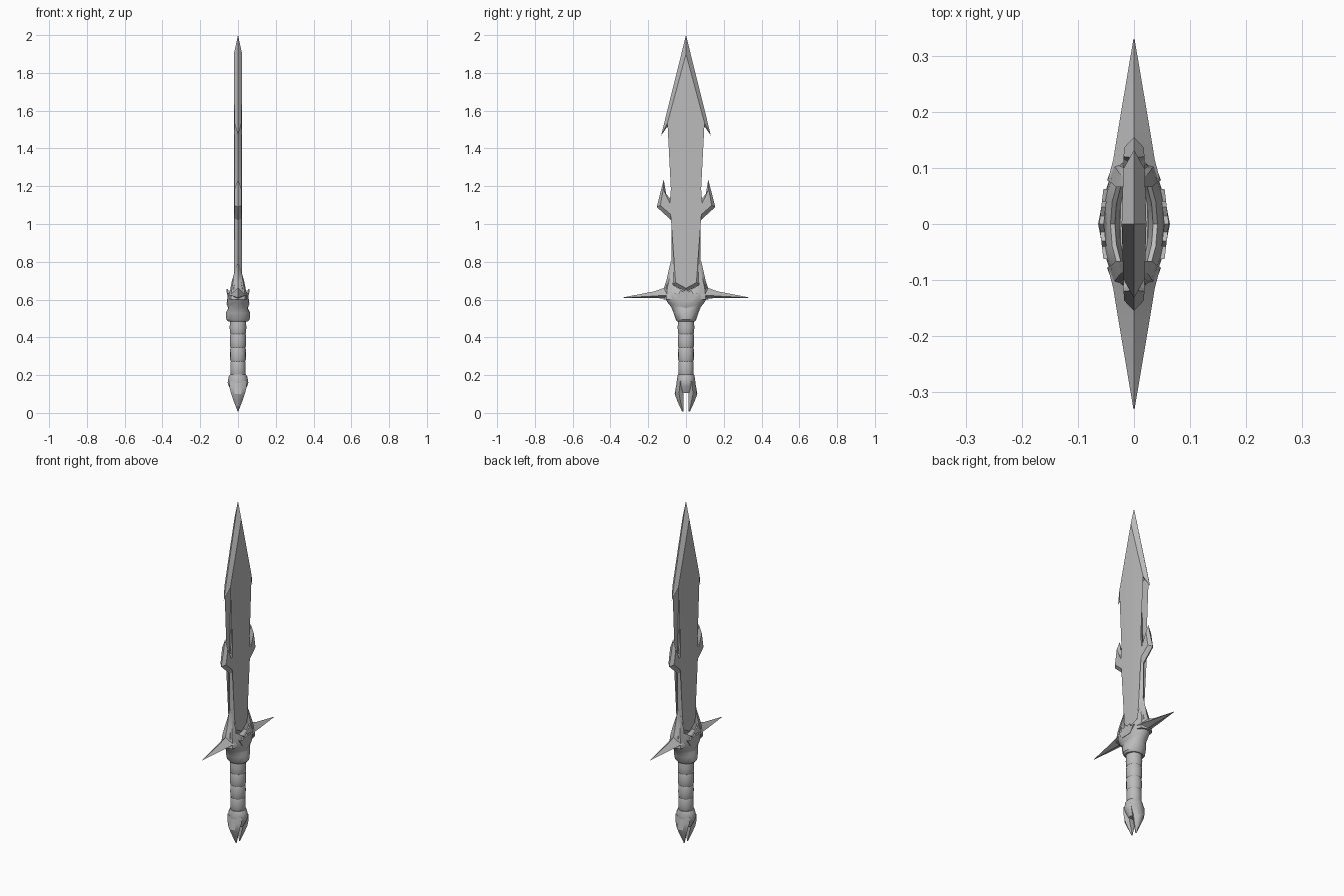
import bpy, bmesh, math
from mathutils import Vector

cube = bpy.data.objects.get("Cube")
if cube:
    bpy.data.objects.remove(cube)

steel = bpy.data.materials.new("grey_steel")
steel.use_nodes = True
steel.diffuse_color = (0.5, 0.5, 0.5, 1)
steel.node_tree.nodes["Principled BSDF"].inputs["Base Color"].default_value = (0.5, 0.5, 0.5, 1)


def finish(name, bm, mirror=(), angle=30):
    """Turn a bmesh into a shaded object, mirrored on the given axes."""
    for axis in mirror:
        copy = bmesh.ops.duplicate(bm, geom=bm.verts[:] + bm.edges[:] + bm.faces[:])["geom"]
        for v in copy:
            if isinstance(v, bmesh.types.BMVert):
                v.co[axis] *= -1
        bmesh.ops.reverse_faces(bm, faces=[f for f in copy if isinstance(f, bmesh.types.BMFace)])
    bmesh.ops.remove_doubles(bm, verts=bm.verts, dist=0.0002)
    bmesh.ops.recalc_face_normals(bm, faces=bm.faces)
    mesh = bpy.data.meshes.new(name)
    bm.to_mesh(mesh)
    bm.free()
    mesh.materials.append(steel)
    ob = bpy.data.objects.new(name, mesh)
    bpy.context.collection.objects.link(ob)
    bpy.ops.object.select_all(action='DESELECT')
    ob.select_set(True)
    bpy.context.view_layer.objects.active = ob
    bpy.ops.object.shade_smooth_by_angle(angle=math.radians(angle))
    return ob


def loft(bm, rings):
    """Skin a list of equal-length rings and cap both ends."""
    loops = [[bm.verts.new(p) for p in ring] for ring in rings]
    n = len(loops[0])
    for a, b in zip(loops, loops[1:]):
        for i in range(n):
            j = (i + 1) % n
            bm.faces.new((a[i], a[j], b[j], b[i]))
    bm.faces.new(loops[0][::-1])
    bm.faces.new(loops[-1])


def oval(hx, hy, z, lift=0.0, n=16, power=1.0):
    """Horizontal ring; lift raises it towards its +y and -y ends."""
    ring = []
    for i in range(n):
        a = math.tau * i / n
        c, s = math.cos(a), math.sin(a)
        x = hx * math.copysign(abs(c) ** power, c)
        y = hy * math.copysign(abs(s) ** power, s)
        ring.append((x, y, z + lift * abs(s)))
    return ring


# Blade: pairs of (edge point, matching bevel point) down one side
blade = [((0, 2.0), (0, 1.90)), ((.132, 1.468), (.098, 1.535)),
         ((.092, 1.525), (.085, 1.548)), ((.066, 1.518), (.052, 1.54)),
         ((.052, 1.485), (.036, 1.50)), ((.069, 1.135), (.052, 1.11)),
         ((.084, 1.135), (.086, 1.112)), ((.105, 1.16), (.115, 1.14)),
         ((.118, 1.235), (.120, 1.185)), ((.155, 1.09), (.136, 1.098)),
         ((.078, 1.02), (.058, 1.03)), ((.075, .68), (.055, .69)),
         ((0, .64), (0, .66))]
bm = bmesh.new()
edge = [bm.verts.new((0, y, z)) for (y, z), _ in blade]
rim = [bm.verts.new((.022 - .03 * y, y, z)) for _, (y, z) in blade]
for i in range(len(blade) - 1):
    bm.faces.new((edge[i], edge[i + 1], rim[i + 1], rim[i]))
bm.faces.new(rim)
bmesh.ops.triangulate(bm, faces=[f for f in bm.faces if len(f.verts) > 4])
finish("blade", bm, (0, 1), 20)

# Cupped guard with a dipping rim and a hollow inside
bm = bmesh.new()
loft(bm, [oval(.052, .048, .485), oval(.062, .055, .495), oval(.064, .066, .53),
          oval(.054, .078, .55, .01), oval(.052, .098, .555, .03),
          oval(.060, .118, .575, .045), oval(.056, .116, .605, .06),
          oval(.042, .104, .635, .065), oval(.034, .092, .632, .06),
          oval(.026, .085, .59, .05)])
finish("guard_cup", bm)

# Upright horns hugging the blade edges
bm = bmesh.new()
horn = [(.60, .118, .048), (.66, .113, .040), (.70, .104, .032), (.75, .093, .018), (.805, .080, .002)]
loft(bm, [[(0, y, z), (w * .8, y - .014, z), (w, max(y - .04, .066), z),
           (-w, max(y - .04, .066), z), (-w * .8, y - .014, z)] for z, y, w in horn])
finish("guard_horns", bm, (1,))

# Long side spikes, flat below and ridged above
bm = bmesh.new()
spike = [(.08, .046, .60, .675), (.115, .037, .606, .662), (.17, .028, .608, .643), (.33, .001, .609, .612)]
loft(bm, [[(-w, y, lo + (hi - lo) * .3), (0, y, lo), (w, y, lo + (hi - lo) * .3), (0, y, hi)]
          for y, w, lo, hi in spike])
finish("guard_spikes", bm, (1,), 20)

# Jagged emblem plates on both flat sides of the guard
bm = bmesh.new()
jag = [(0, .585), (.035, .59), (.05, .615), (.062, .635), (.04, .63),
       (.03, .65), (.014, .64), (0, .655)]
outline = jag + [(-y, z) for y, z in jag[-2:0:-1]]
loft(bm, [[(x - abs(y) * .12, y, z) for y, z in outline] for x in (.054, .062)])
finish("emblem_plates", bm, (0,))

# Grip with wrapped bands
bm = bmesh.new()
rings = [oval(.042, .042, .19)]
for k in range(4):
    low = .2 + k * .0725
    r = .040 + .001 * k
    rings += [oval(r - .003, r - .003, low), oval(r, r, low + .008),
              oval(r + .001, r + .001, low + .036), oval(r, r, low + .066)]
rings.append(oval(.042, .042, .492))
loft(bm, rings)
finish("grip", bm)

# Pommel collar
bm = bmesh.new()
loft(bm, [oval(.030, .030, .105), oval(.048, .046, .14), oval(.055, .050, .16),
          oval(.050, .046, .19), oval(.042, .043, .203)])
finish("pommel_collar", bm)

# Pommel claws with a narrow slot between them
bm = bmesh.new()
claw = [(.17, .012, .048, .048), (.135, .014, .054, .045), (.10, .014, .060, .036),
        (.06, .013, .045, .022), (.008, .013, .021, .002)]
loft(bm, [[(-w * .6, a, z), (-w, (a + b) / 2, z), (-w * .5, b - .004, z), (0, b, z),
           (w * .5, b - .004, z), (w, (a + b) / 2, z), (w * .6, a, z)] for z, a, b, w in claw])
finish("pommel_claws", bm, (1,))
